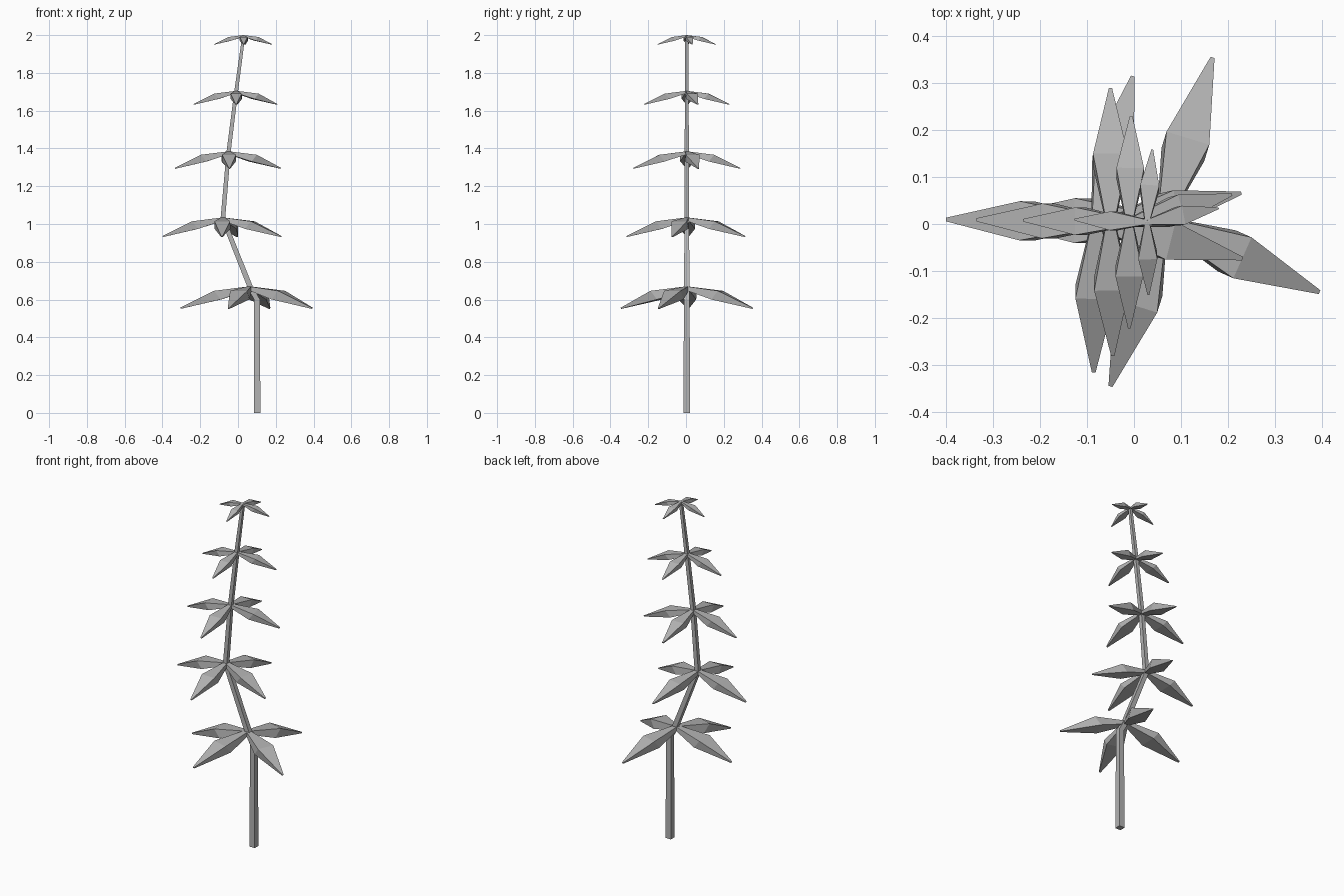
import bpy
import bmesh
from math import radians
from mathutils import Vector, Matrix

cube = bpy.data.objects.get("Cube")
if cube:
    bpy.data.objects.remove(cube, do_unlink=True)

GREY = (0.45, 0.45, 0.45, 1.0)
grey = bpy.data.materials.new("plain grey")
grey.use_nodes = True
grey.diffuse_color = GREY
grey.node_tree.nodes["Principled BSDF"].inputs["Base Color"].default_value = GREY


def make_object(name, bm):
    bmesh.ops.recalc_face_normals(bm, faces=bm.faces)
    mesh = bpy.data.meshes.new(name)
    bm.to_mesh(mesh)
    bm.free()
    mesh.materials.append(grey)
    obj = bpy.data.objects.new(name, mesh)
    bpy.context.collection.objects.link(obj)
    return obj


def loft(bm, rings):
    """Skin equal-sized rings of points and cap both ends."""
    rings = [[bm.verts.new(p) for p in ring] for ring in rings]
    n = len(rings[0])
    for a, b in zip(rings, rings[1:]):
        for i in range(n):
            j = (i + 1) % n
            bm.faces.new((a[i], a[j], b[j], b[i]))
    bm.faces.new(rings[0])
    bm.faces.new(rings[-1])


# Bent square stem: x, z, half width
STEM_Y = 0.004
stem_path = [(0.101, 0.0, 0.0175), (0.101, 0.60, 0.015), (0.065, 0.665, 0.014),
             (-0.08, 1.03, 0.0125), (-0.05, 1.38, 0.011),
             (-0.01, 1.70, 0.010), (0.03, 1.995, 0.008)]
bm = bmesh.new()
rings = []
for i, (x, z, h) in enumerate(stem_path):
    before = stem_path[max(i - 1, 0)]
    after = stem_path[min(i + 1, len(stem_path) - 1)]
    along = Vector((after[0] - before[0], 0, after[1] - before[1])).normalized()
    side = Vector((along.z, 0, -along.x)) * h
    depth = Vector((0, h, 0))
    c = Vector((x, STEM_Y, z))
    rings.append([c - side - depth, c + side - depth,
                  c + side + depth, c - side + depth])
loft(bm, rings)
make_object("stem", bm)


# Thick leaf with four-sided sections, folded at the middle, pointing along +x
def add_leaf(name, centre, reach, angle):
    def ring(half, top_x, top_z, low_x, low_z):
        return [Vector((top_x, half, top_z)) * reach,
                Vector((top_x, -half, top_z)) * reach,
                Vector((low_x, -half, low_z)) * reach,
                Vector((low_x, half, low_z)) * reach]

    bm = bmesh.new()
    loft(bm, [ring(0.03, 0.0, 0.0, -0.02, -0.05),
              ring(0.13, 0.51, -0.065, 0.41, -0.19),
              ring(0.012, 1.0, -0.31, 0.99, -0.325)])
    turn = Matrix.Translation(centre) @ Matrix.Rotation(radians(angle), 4, 'Z')
    bmesh.ops.transform(bm, matrix=turn, verts=bm.verts)
    make_object(name, bm)


# Whorls of four leaves: x, z, reach, then angles of left, back, right, front leaf
tiers = [(0.06, 0.67, 0.366, (-24, 73, 179, 252.5)),
         (-0.08, 1.035, 0.32, (-14, 76, 179, 269)),
         (-0.05, 1.385, 0.285, (12.5, 90, 179, 271)),
         (-0.01, 1.705, 0.226, (15, 89, 179, 270)),
         (0.028, 2.0, 0.155, (11, 86, 178, 271))]
for t, (x, z, reach, angles) in enumerate(tiers, 1):
    for side, angle in zip(("left", "back", "right", "front"), angles):
        add_leaf(f"leaf_tier_{t}_{side}", (x, STEM_Y, z), reach, angle)
